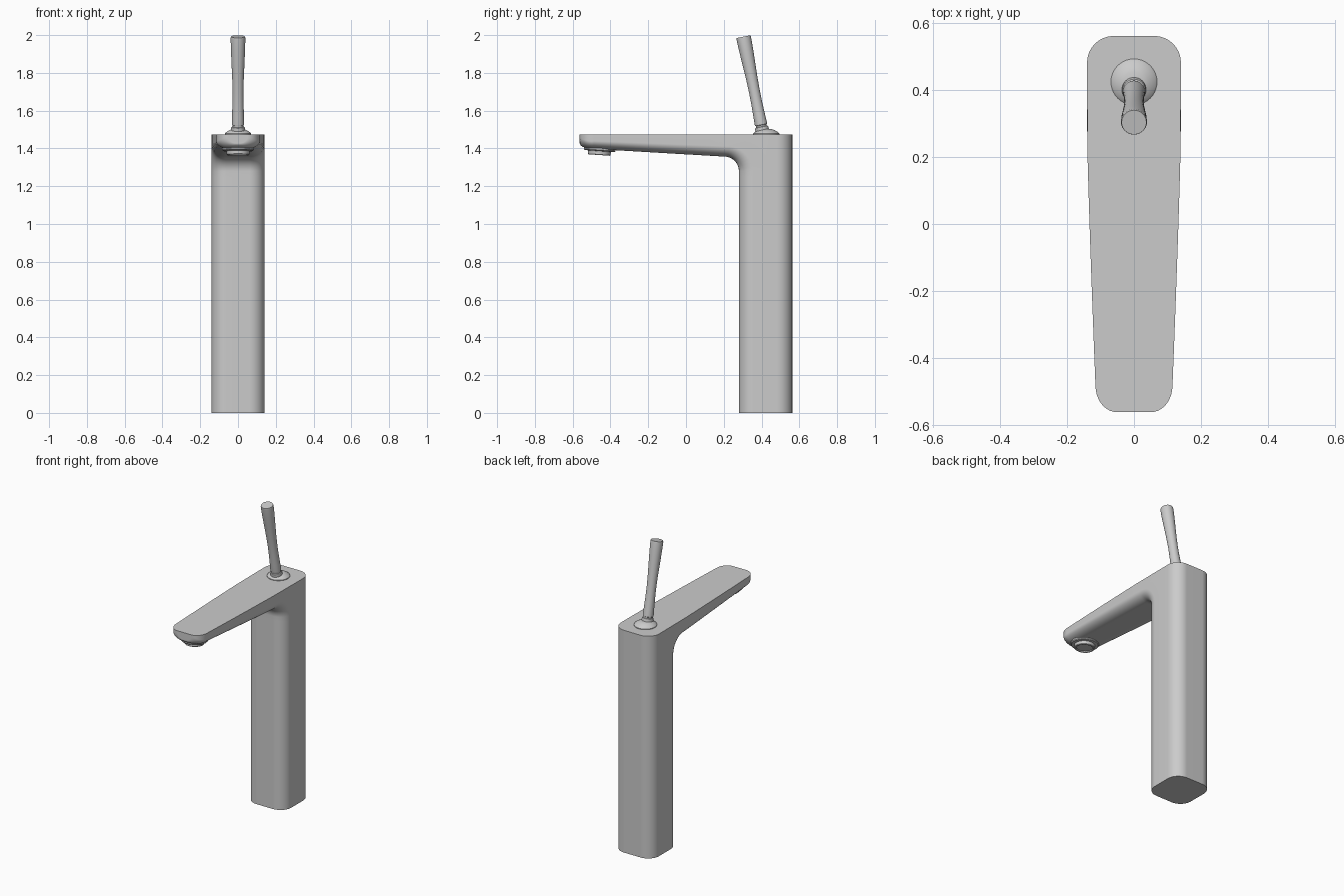
import bpy, bmesh, math
from math import sin, cos, pi

if "Cube" in bpy.data.objects:
    bpy.data.objects.remove(bpy.data.objects["Cube"])

W, BACK, FRONT, TOP, MID = 0.1405, 0.5625, 0.28, 1.475, 0.42
TIP = -0.5625
N = 8  # segments per rounded corner


def finish(name, bm):
    bmesh.ops.recalc_face_normals(bm, faces=bm.faces)
    me = bpy.data.meshes.new(name)
    bm.to_mesh(me)
    bm.free()
    ob = bpy.data.objects.new(name, me)
    bpy.context.collection.objects.link(ob)
    bpy.ops.object.select_all(action='DESELECT')
    ob.select_set(True)
    bpy.context.view_layer.objects.active = ob
    bpy.ops.object.shade_smooth_by_angle(angle=math.radians(35))
    mod = ob.modifiers.new("normals", 'WEIGHTED_NORMAL')
    mod.keep_sharp = True
    return ob


def loft(name, rings):
    bm = bmesh.new()
    vs = [[bm.verts.new(p) for p in r] for r in rings]
    n = len(vs[0])
    for a, b in zip(vs, vs[1:]):
        for i in range(n):
            j = (i + 1) % n
            bm.faces.new((a[i], a[j], b[j], b[i]))
    bm.faces.new(vs[0])
    bm.faces.new(vs[-1])
    return finish(name, bm)


def lathe(name, profile, loc, tilt=0.0, seg=40):
    rings = [[(r * cos(2 * pi * i / seg), r * sin(2 * pi * i / seg), z)
              for i in range(seg)] for r, z in profile]
    ob = loft(name, rings)
    ob.location = loc
    ob.rotation_euler = (tilt, 0, 0)
    return ob


def half_width(y):
    return W - 0.026 * (max(0.0, FRONT - y) / 0.78) ** 1.2


def inner_half(y, z, ny, nz, w, rx, rd):
    """Rounded U on the front / underside, from the left side to the right."""
    right = []
    for i in range(N + 1):
        a = i / N * pi / 2
        x, d = w - rx * (1 - cos(a)), rd * (1 - sin(a))
        right.append((x, y + ny * d, z + nz * d))
    return [(-x, a, b) for x, a, b in right] + right[::-1]


def back_half(z):
    """Rounded back of the column, from the right side to the left."""
    r = 0.08
    right = [(W, MID, z)]
    for i in range(N + 1):
        a = i / N * pi / 2
        right.append((W - r * (1 - cos(a)), BACK - r * (1 - sin(a)), z))
    return right + [(-x, y, zz) for x, y, zz in right[::-1]]


def flat_top(y, w):
    n = 2 * (N + 2)
    return [(w * (1 - 2 * i / (n - 1)), y, TOP) for i in range(n)]


rings = []
# column
for z in (0.0, 0.45, 0.9, 1.25):
    rings.append(inner_half(FRONT, z, 1, 0, W, 0.08, 0.08) + back_half(z))
# fillet where the column turns into the spout
K, R = 10, 0.077
for k in range(K + 1):
    t = k / K
    a = math.radians(86.6) * t
    y, z = FRONT - R + R * cos(a), 1.28 + R * sin(a)
    rings.append(inner_half(y, z, cos(a), sin(a), half_width(y), 0.08 - 0.01 * t, 0.08 - 0.025 * t)
                 + back_half(1.28 + (TOP - 1.28) * t))


# spout
def under(y):
    return 1.357 + (0.2 - y) / 0.7 * 0.041


for k in range(11):
    t = k / 10
    y = 0.19 + (TIP + 0.075 - 0.19) * t
    w = half_width(y)
    rings.append(inner_half(y, under(y), 0, 1, w, 0.07, 0.055 - 0.013 * t) + flat_top(y, w))
# rounded spout tip
for k in range(1, 11):
    a = k / 10 * pi / 2
    y = TIP + 0.075 * (1 - sin(a))
    w = half_width(y) - 0.06 * (1 - cos(a))
    z = under(TIP + 0.075) + 0.03 * (1 - cos(a))
    rings.append(inner_half(y, z, 0, 1, w, min(0.07, w * 0.8), 0.04) + flat_top(y, w))
loft("faucet_body", rings)

# outlet under the spout tip
lathe("outlet_nozzle",
      [(0.07, 0.03), (0.084, 0.015), (0.084, -0.004), (0.080, -0.009), (0.062, -0.010),
       (0.060, -0.014), (0.060, -0.028), (0.057, -0.031), (0.050, -0.031),
       (0.048, -0.025), (0.005, -0.025)],
      (0, -0.457, 1.396), math.radians(-4))

# domed seat of the lever
lathe("lever_seat",
      [(0.069, -0.01), (0.069, 0.004), (0.064, 0.010), (0.053, 0.017), (0.042, 0.023),
       (0.030, 0.027), (0.005, 0.029)],
      (0, 0.425, TOP))

# lever with a neck groove and a flared end
lathe("lever_handle",
      [(0.036, 0.0), (0.036, 0.028), (0.034, 0.032), (0.029, 0.034), (0.029, 0.042),
       (0.032, 0.044), (0.033, 0.050), (0.0315, 0.09), (0.0295, 0.16), (0.029, 0.22),
       (0.0305, 0.29), (0.034, 0.37), (0.0375, 0.45), (0.039, 0.512), (0.037, 0.52),
       (0.004, 0.52)],
      (0, 0.406, 1.482), math.radians(11.3))
